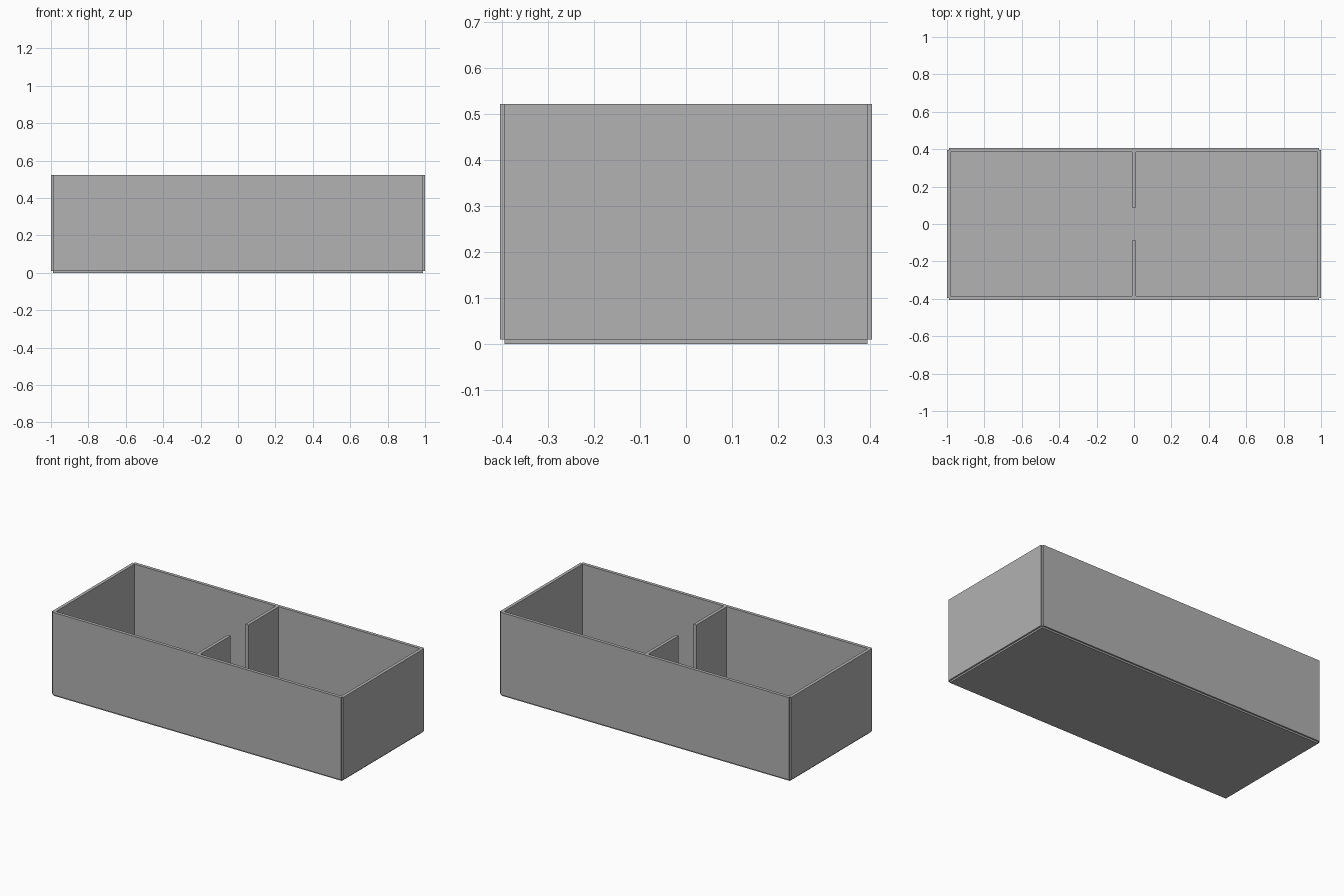
import bpy

# Remove the default cube
cube = bpy.data.objects.get("Cube")
if cube:
    bpy.data.objects.remove(cube, do_unlink=True)

# Single plain grey
grey = bpy.data.materials.new("plain grey")
grey.use_nodes = True
colour = (0.445, 0.445, 0.445, 1)
grey.diffuse_color = colour
grey.node_tree.nodes["Principled BSDF"].inputs["Base Color"].default_value = colour

# Main dimensions: wall centre lines, wall thickness, heights
HALF_X, HALF_Y = 0.99, 0.395
THICK = 0.02
FLOOR, TOP = 0.01, 0.522
DOOR = 0.088  # half width of the opening


def box(name, x, y, z):
    """Box spanning the given (min, max) ranges."""
    spans = (x, y, z)
    bpy.ops.mesh.primitive_cube_add(size=1, location=[(a + b) / 2 for a, b in spans])
    ob = bpy.context.object
    ob.name = name
    ob.scale = [b - a for a, b in spans]
    bpy.ops.object.transform_apply(location=False, rotation=False, scale=True)
    ob.data.materials.append(grey)
    return ob


def around(centre):
    return centre - THICK / 2, centre + THICK / 2


height = (FLOOR, TOP)

# Floor slab
box("floor", (-HALF_X, HALF_X), (-HALF_Y, HALF_Y), (0, FLOOR))

# Long walls and the two partition halves that leave an open doorway
for side, s in (("front", -1), ("back", 1)):
    box(side + "_wall", (-HALF_X, HALF_X), around(s * HALF_Y), height)
    inner = HALF_Y - THICK / 2
    box(side + "_partition", around(0), sorted((s * DOOR, s * inner)), height)

# End walls, stopping at the long walls' centre lines so the corners stay notched
for side, s in (("right", -1), ("left", 1)):
    box(side + "_wall", around(s * HALF_X), (-HALF_Y, HALF_Y), height)
